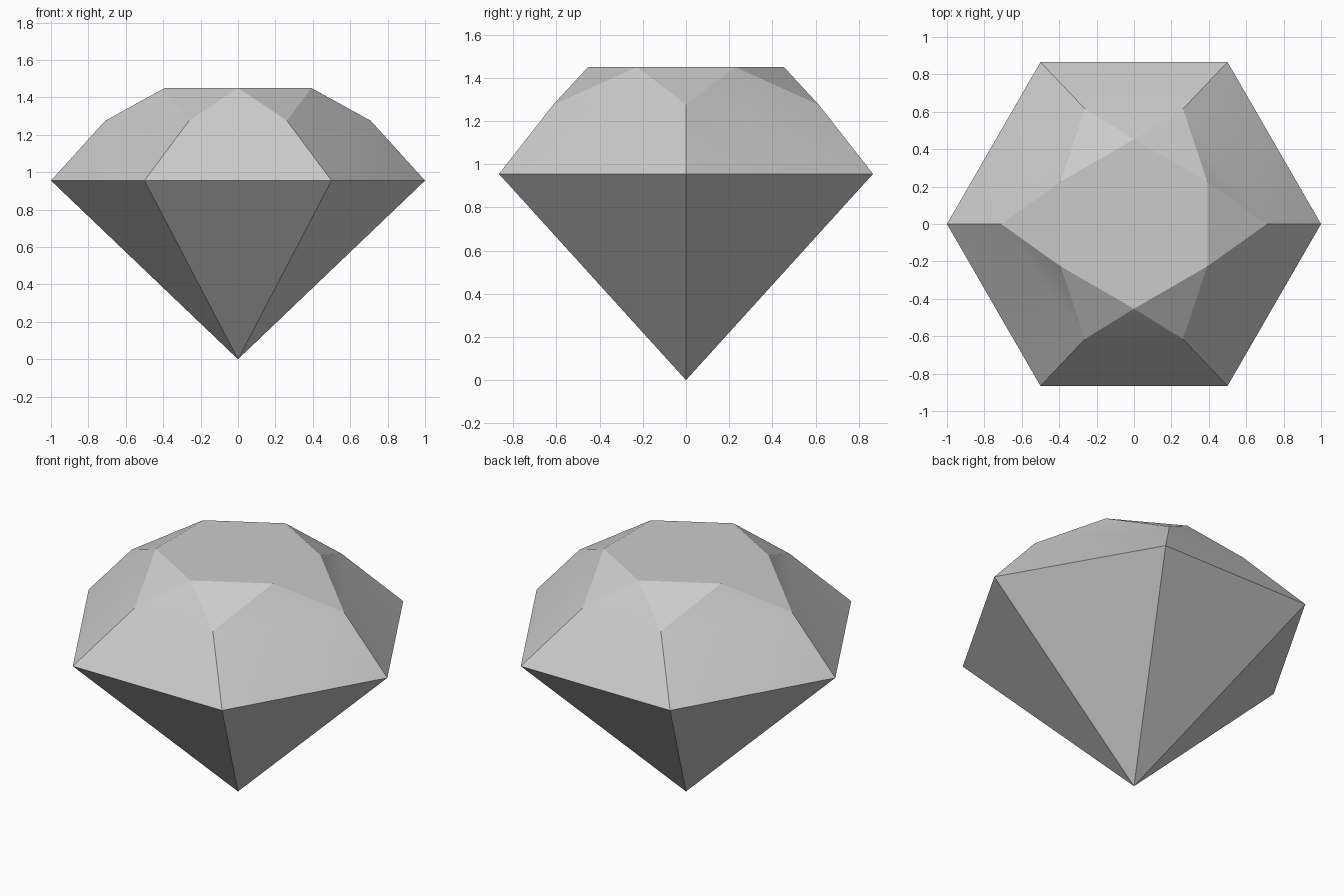
import bpy
import bmesh
from math import sin, cos, radians

if "Cube" in bpy.data.objects:
    bpy.data.objects.remove(bpy.data.objects["Cube"])

GIRDLE_Z, CROWN_Z, TABLE_Z = 0.955, 1.275, 1.45
bm = bmesh.new()


def ring(radius, z, start):
    return [bm.verts.new((radius * cos(radians(start + 60 * i)),
                          radius * sin(radians(start + 60 * i)), z)) for i in range(6)]


# Rings: widest hexagon, pinched middle hexagon, small turned table
culet = bm.verts.new((0, 0, 0))
girdle = ring(1.0, GIRDLE_Z, 0)
crown = [bm.verts.new((x, y, CROWN_Z)) for x, y in
         [(0.71, 0), (0.262, 0.615), (-0.262, 0.615),
          (-0.71, 0), (-0.262, -0.615), (0.262, -0.615)]]
table = ring(0.453, TABLE_Z, 30)

for i in range(6):
    j = (i + 1) % 6
    # Lower pavilion facet
    bm.faces.new((culet, girdle[j], girdle[i]))
    # Crown facet, split from the side corners outwards
    if i in (0, 3):
        bm.faces.new((girdle[i], girdle[j], crown[i]))
        bm.faces.new((girdle[j], crown[j], crown[i]))
    elif i in (2, 5):
        bm.faces.new((girdle[i], girdle[j], crown[j]))
        bm.faces.new((girdle[i], crown[j], crown[i]))
    else:
        bm.faces.new((girdle[i], girdle[j], crown[j], crown[i]))
    # Star facets up to the table
    bm.faces.new((crown[i], crown[j], table[i]))
    bm.faces.new((crown[j], table[j], table[i]))
bm.faces.new(table)
bmesh.ops.recalc_face_normals(bm, faces=bm.faces)

mesh = bpy.data.meshes.new("cut_gem")
bm.to_mesh(mesh)
bm.free()
gem = bpy.data.objects.new("cut_gem", mesh)
bpy.context.collection.objects.link(gem)

# Blend only the slightly twisted facets
bpy.context.view_layer.objects.active = gem
gem.select_set(True)
bpy.ops.object.shade_smooth_by_angle(angle=radians(15))
